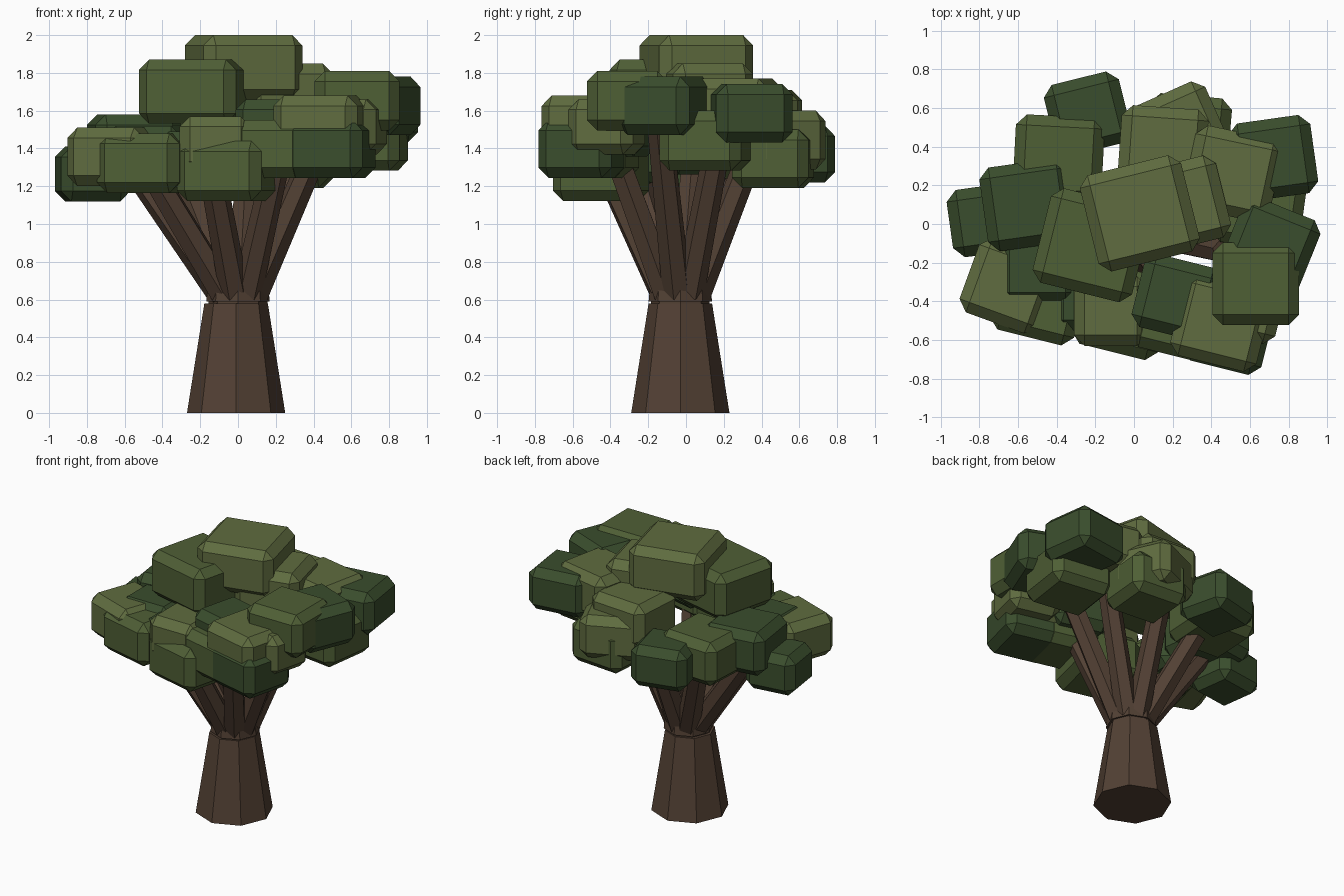
import bpy, bmesh, math
from mathutils import Vector, Matrix

if "Cube" in bpy.data.objects:
    bpy.data.objects.remove(bpy.data.objects["Cube"])


def material(name, rgb):
    m = bpy.data.materials.new(name)
    m.diffuse_color = (*rgb, 1)
    m.use_nodes = True
    m.node_tree.nodes["Principled BSDF"].inputs["Base Color"].default_value = m.diffuse_color
    return m


BARK = material("bark", (0.085, 0.052, 0.034))
GREENS = {"L": material("leaf_light", (0.115, 0.15, 0.05)),
          "M": material("leaf_mid", (0.078, 0.115, 0.036)),
          "D": material("leaf_dark", (0.042, 0.075, 0.026))}
AXIS_Y = -0.03


def add_object(name, bm, mat):
    me = bpy.data.meshes.new(name)
    bm.to_mesh(me)
    bm.free()
    me.materials.append(mat)
    ob = bpy.data.objects.new(name, me)
    bpy.context.collection.objects.link(ob)


def taper(name, a, b, ra, rb, sides):
    """Tapered prism running from a to b."""
    a, b = Vector(a), Vector(b)
    bm = bmesh.new()
    bmesh.ops.create_cone(bm, cap_ends=True, segments=sides, radius1=ra, radius2=rb,
                          depth=(b - a).length)
    rot = (b - a).to_track_quat('Z', 'Y').to_matrix().to_4x4()
    bm.transform(Matrix.Translation((a + b) / 2) @ rot)
    add_object(name, bm, BARK)


def clump(name, x, y, width, top, tone, turn=None):
    """Chamfered leaf block; back ones turn left, front ones turn right."""
    if turn is None:
        turn = 14 if y > 0 else -14
    thick = 0.18 + 0.3 * width
    bm = bmesh.new()
    bmesh.ops.create_cube(bm, size=1)
    bmesh.ops.scale(bm, vec=(width, width * 0.95, thick), verts=bm.verts)
    bmesh.ops.bevel(bm, geom=bm.edges[:], offset=0.055, segments=1, affect='EDGES')
    bm.transform(Matrix.Translation((x, y, top - thick / 2))
                 @ Matrix.Rotation(math.radians(turn), 4, 'Z'))
    bmesh.ops.recalc_face_normals(bm, faces=bm.faces)
    add_object(name, bm, GREENS[tone])


# Trunk, and the collar above a narrow seam
taper("trunk", (-0.01, AXIS_Y, 0), (-0.01, AXIS_Y, 0.58), 0.26, 0.168, 8)
taper("trunk_core", (0, AXIS_Y, 0.56), (0, AXIS_Y, 0.62), 0.155, 0.155, 8)
taper("trunk_collar", (0, AXIS_Y, 0.59), (0, AXIS_Y, 0.69), 0.168, 0.158, 8)

# Ring of branches, reaching higher on the right
for i in range(8):
    a = math.tau * i / 8 - math.radians(12)
    c, s = math.cos(a), math.sin(a)
    taper(f"branch_{i + 1}", (0.085 * c, AXIS_Y + 0.085 * s, 0.63),
          (-0.05 + 0.53 * c, -0.05 + 0.43 * s, 1.42 + 0.1 * c), 0.08, 0.068, 6)

# Leaf clumps by region: centre x, centre y, width, top height, tone
crown = {
    "top": [(0.03, 0.055, 0.54, 2.0, "L"), (-0.22, -0.11, 0.53, 1.87, "M"),
            (0.24, 0.1, 0.46, 1.85, "L")],
    "right": [(0.63, -0.31, 0.45, 1.81, "M", 0), (0.71, -0.11, 0.43, 1.78, "D", -22),
              (0.51, 0.26, 0.46, 1.77, "L", -12), (0.72, 0.34, 0.43, 1.74, "D", 8),
              (0.65, 0.1, 0.46, 1.6, "M", -8)],
    "front_right": [(0.45, -0.51, 0.46, 1.68, "L"), (0.49, -0.55, 0.42, 1.55, "D"),
                    (0.58, -0.42, 0.37, 1.66, "L"), (0.22, -0.38, 0.41, 1.66, "D"),
                    (0.22, -0.48, 0.42, 1.55, "M")],
    "front": [(-0.12, -0.45, 0.38, 1.57, "L", 0), (-0.06, -0.45, 0.46, 1.44, "M"),
              (-0.27, -0.41, 0.3, 1.49, "D", 0)],
    "left": [(-0.49, -0.38, 0.45, 1.48, "M"), (-0.65, -0.32, 0.43, 1.51, "L", -20),
             (-0.77, 0.02, 0.37, 1.41, "D", 8), (-0.55, 0.1, 0.46, 1.58, "D", 8),
             (-0.5, -0.22, 0.4, 1.52, "D", 0)],
    "back": [(-0.39, 0.34, 0.46, 1.56, "M", -3), (-0.24, 0.57, 0.4, 1.52, "D"),
             (0.15, 0.39, 0.45, 1.71, "L", -4), (0.23, 0.48, 0.44, 1.6, "L", 24),
             (0.28, 0.46, 0.43, 1.5, "M", -5)],
}
for region, blocks in crown.items():
    for n, block in enumerate(blocks, 1):
        clump(f"{region}_leaf_clump_{n}", *block)
